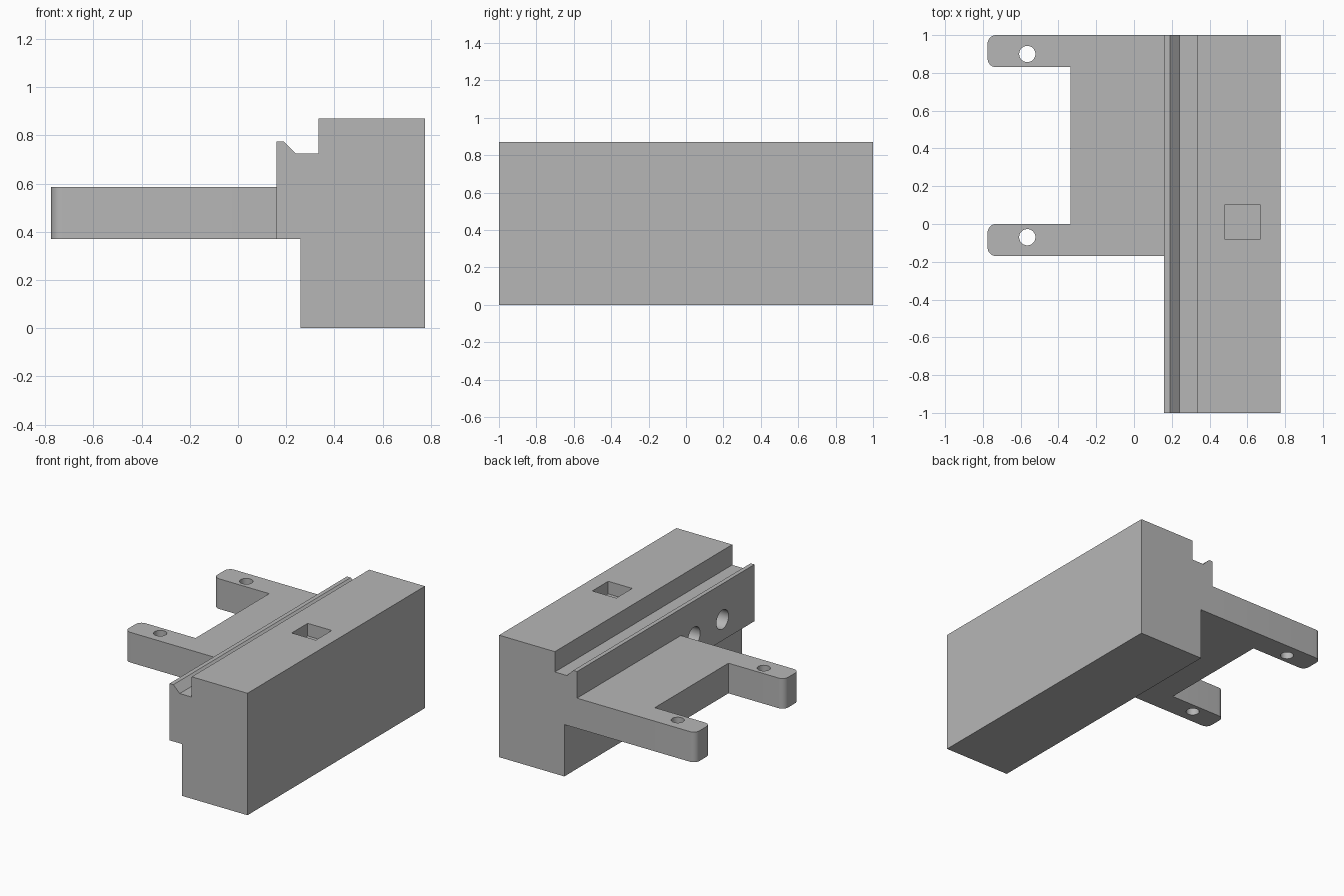
import bpy, bmesh
from math import pi
from mathutils import Matrix, Vector

if "Cube" in bpy.data.objects:
    bpy.data.objects.remove(bpy.data.objects["Cube"], do_unlink=True)

grey = bpy.data.materials.new("plain grey")
grey.use_nodes = True
GREY = (0.47, 0.47, 0.47, 1)
grey.diffuse_color = GREY
grey.node_tree.nodes["Principled BSDF"].inputs["Base Color"].default_value = GREY


def make_object(name, bm):
    bmesh.ops.recalc_face_normals(bm, faces=bm.faces)
    mesh = bpy.data.meshes.new(name)
    bm.to_mesh(mesh)
    bm.free()
    mesh.materials.append(grey)
    obj = bpy.data.objects.new(name, mesh)
    bpy.context.collection.objects.link(obj)
    return obj


def extruded(name, points, direction, round_if=None, radius=0.045):
    """Extrude an outline, rounding the corners picked by round_if."""
    bm = bmesh.new()
    bm.faces.new([bm.verts.new(p) for p in points])
    if round_if:
        corners = [v for v in bm.verts if round_if(v.co)]
        bmesh.ops.bevel(bm, geom=corners, offset=radius, segments=8,
                        profile=0.5, affect='VERTICES')
    ext = bmesh.ops.extrude_face_region(bm, geom=bm.faces[:])
    moved = [g for g in ext["geom"] if isinstance(g, bmesh.types.BMVert)]
    bmesh.ops.translate(bm, verts=moved, vec=Vector(direction))
    return make_object(name, bm)


def cylinder(name, centre, radius, depth, axis):
    bm = bmesh.new()
    turn = Matrix.Rotation(pi / 2, 4, 'Y') if axis == 'X' else Matrix()
    bmesh.ops.create_cone(bm, cap_ends=True, segments=40, radius1=radius,
                          radius2=radius, depth=depth,
                          matrix=Matrix.Translation(centre) @ turn)
    return make_object(name, bm)


def box(name, low, high):
    corners = [(low[0], low[1]), (high[0], low[1]), (high[0], high[1]), (low[0], high[1])]
    return extruded(name, [(x, y, low[2]) for x, y in corners], (0, 0, high[2] - low[2]))


def cut(target, cutters):
    bpy.context.view_layer.objects.active = target
    for cutter in cutters:
        cutter.hide_render = True
        mod = target.modifiers.new(cutter.name, 'BOOLEAN')
        mod.operation = 'DIFFERENCE'
        mod.solver = 'EXACT'
        mod.object = cutter
        bpy.ops.object.modifier_apply(modifier=mod.name)
        bpy.data.objects.remove(cutter, do_unlink=True)


# Main block: stepped profile with a lipped groove, run along the length
profile = [(0.26, 0), (0.775, 0), (0.775, 0.87), (0.335, 0.87), (0.335, 0.725),
           (0.24, 0.725), (0.19, 0.775), (0.16, 0.775), (0.16, 0.37), (0.26, 0.37)]
block = extruded("main_block", [(x, -1, z) for x, z in profile], (0, 2, 0))

# Square pocket in the top and two blind holes in the side wall
cut(block, [box("pocket_cutter", (0.48, -0.08, 0.78), (0.67, 0.10, 1))] +
    [cylinder("wall_hole_cutter", (0.16, y, 0.52), 0.068, 0.6, 'X') for y in (-0.64, -0.32)])

# Bracket: plate with two round-cornered arms
outline = [(0.16, -0.17), (0.16, 1), (-0.775, 1), (-0.775, 0.83), (-0.335, 0.83),
           (-0.335, 0), (-0.775, 0), (-0.775, -0.17)]
bracket = extruded("arm_bracket", [(x, y, 0.37) for x, y in outline], (0, 0, 0.215),
                   round_if=lambda co: co.x < -0.7)

# Bolt holes through the arms
cut(bracket, [cylinder("arm_hole_cutter", (-0.565, y, 0.48), 0.043, 0.5, 'Z')
              for y in (0.9, -0.07)])

# Smooth the round parts, keep the edges sharp
for obj in (block, bracket):
    bpy.ops.object.select_all(action='DESELECT')
    obj.select_set(True)
    bpy.context.view_layer.objects.active = obj
    bpy.ops.object.shade_smooth_by_angle()
